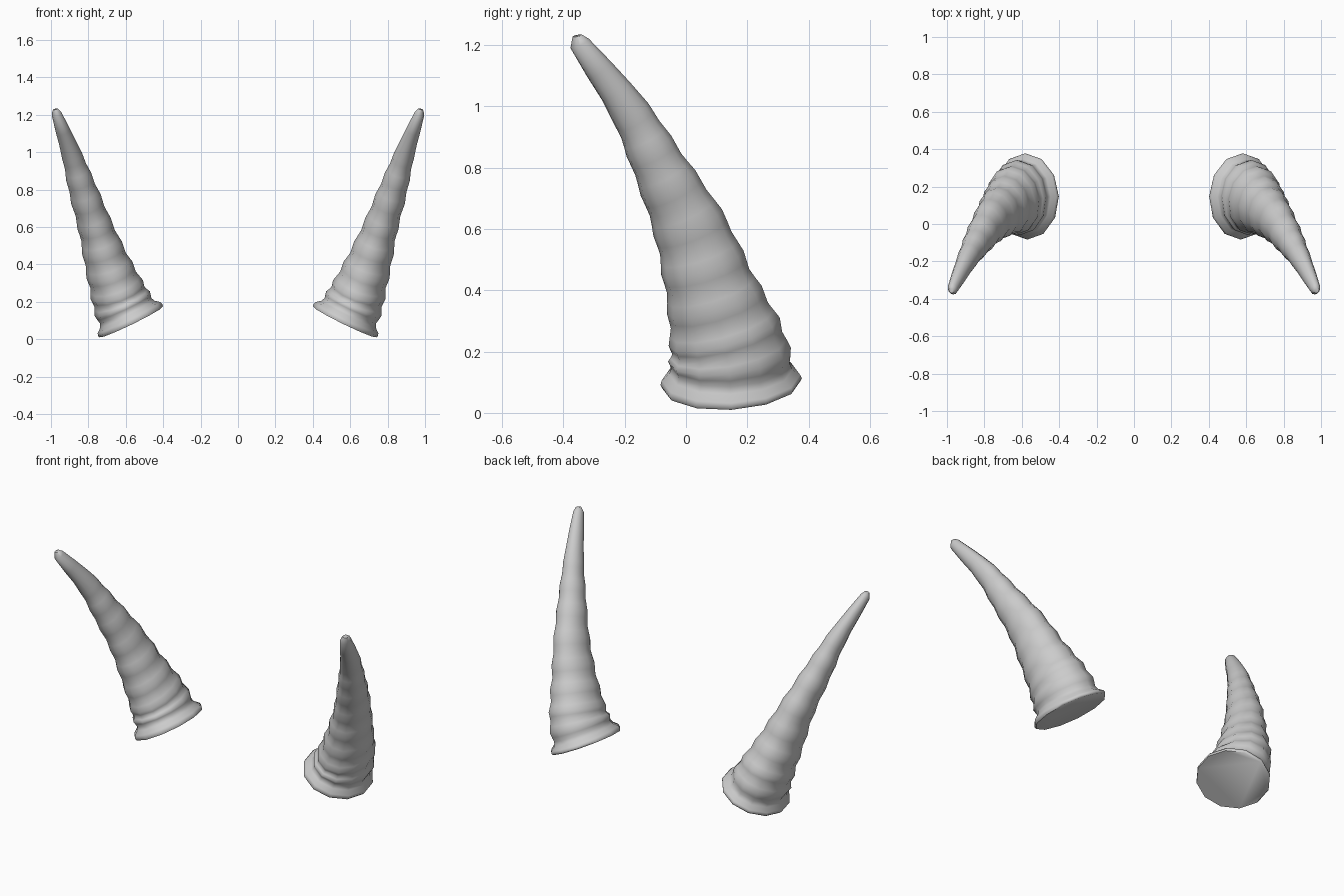
import bpy, bmesh, math
from mathutils import Vector

cube = bpy.data.objects.get("Cube")
if cube:
    bpy.data.objects.remove(cube, do_unlink=True)

SIDES = 12
STEPS = 4  # rings per ridge

# Horn spine: height, x, y, side radius, depth radius
SPINE = [
    (0.092, 0.571, 0.148, 0.167, 0.205),
    (0.2, 0.623, 0.140, 0.154, 0.194),
    (0.3, 0.661, 0.114, 0.137, 0.174),
    (0.4, 0.698, 0.082, 0.121, 0.150),
    (0.6, 0.763, 0.014, 0.092, 0.120),
    (0.8, 0.830, -0.085, 0.075, 0.088),
    (1.0, 0.894, -0.194, 0.051, 0.061),
    (1.205, 0.970, -0.347, 0.027, 0.034),
    (1.230, 0.976, -0.354, 0.014, 0.016),
]
# Heights of the ridge crests along the spine
CRESTS = [0.115, 0.19, 0.265, 0.37, 0.49, 0.62, 0.75, 0.87, 0.98]


def slope(i, k):
    a, b = SPINE[max(i - 1, 0)], SPINE[min(i + 1, len(SPINE) - 1)]
    return (b[k] - a[k]) / (b[0] - a[0])


def sample(z):
    """Smoothly interpolate the spine at a height."""
    i = max(j for j in range(len(SPINE) - 1) if SPINE[j][0] <= z)
    a, b = SPINE[i], SPINE[i + 1]
    h = b[0] - a[0]
    t = (z - a[0]) / h
    s = t * t * (3 - 2 * t)
    return [a[k] + (b[k] - a[k]) * s
            + h * t * (1 - t) * ((1 - t) * slope(i, k) - t * slope(i + 1, k))
            for k in range(1, 5)]


def add_ring(bm, z, swell):
    x, y, side, depth = sample(z)
    lo, hi = max(z - 0.01, SPINE[0][0]), min(z + 0.01, SPINE[-1][0])
    p, q = sample(lo), sample(hi)
    axis = Vector((q[0] - p[0], q[1] - p[1], hi - lo)).normalized()
    v = Vector((0, 1, 0))
    v = (v - axis * v.dot(axis)).normalized()
    u = v.cross(axis)
    ring = []
    for n in range(SIDES):
        a = math.tau * n / SIDES
        ring.append(bm.verts.new(Vector((x, y, z))
                                 + u * math.cos(a) * (side + swell)
                                 + v * math.sin(a) * (depth + swell)))
    return ring


def ring_plan():
    """Heights and ridge swell of every cross-section."""
    plan = [(SPINE[0][0], 0.021), (0.102, 0.027), (CRESTS[0], 0.023)]
    for n, (a, b) in enumerate(zip(CRESTS, CRESTS[1:])):
        size = 0.0065 - 0.0006 * n
        for s in range(1, STEPS + 1):
            t = s / STEPS
            plan.append((a + (b - a) * t, size * math.cos(math.tau * t)))
    plan += [(1.05, 0), (1.12, 0), (SPINE[-2][0], 0), (SPINE[-1][0], 0)]
    return plan


def make_horn(name, sign, material):
    bm = bmesh.new()
    rings = [add_ring(bm, z, swell) for z, swell in ring_plan()]
    for low, high in zip(rings, rings[1:]):
        for n in range(SIDES):
            m = (n + 1) % SIDES
            bm.faces.new((low[n], low[m], high[m], high[n]))
    bm.faces.new(rings[0])
    bm.faces.new(rings[-1])
    for vert in bm.verts:
        vert.co.x *= sign
    bmesh.ops.recalc_face_normals(bm, faces=bm.faces)
    mesh = bpy.data.meshes.new(name)
    bm.to_mesh(mesh)
    bm.free()
    mesh.materials.append(material)
    horn = bpy.data.objects.new(name, mesh)
    bpy.context.collection.objects.link(horn)
    bpy.ops.object.select_all(action='DESELECT')
    horn.select_set(True)
    bpy.context.view_layer.objects.active = horn
    bpy.ops.object.shade_smooth_by_angle(angle=math.radians(65))


grey = bpy.data.materials.new("pale grey")
grey.use_nodes = True
colour = (0.6, 0.6, 0.6, 1)
grey.diffuse_color = colour
grey.node_tree.nodes["Principled BSDF"].inputs["Base Color"].default_value = colour

make_horn("left_horn", 1, grey)
make_horn("right_horn", -1, grey)
